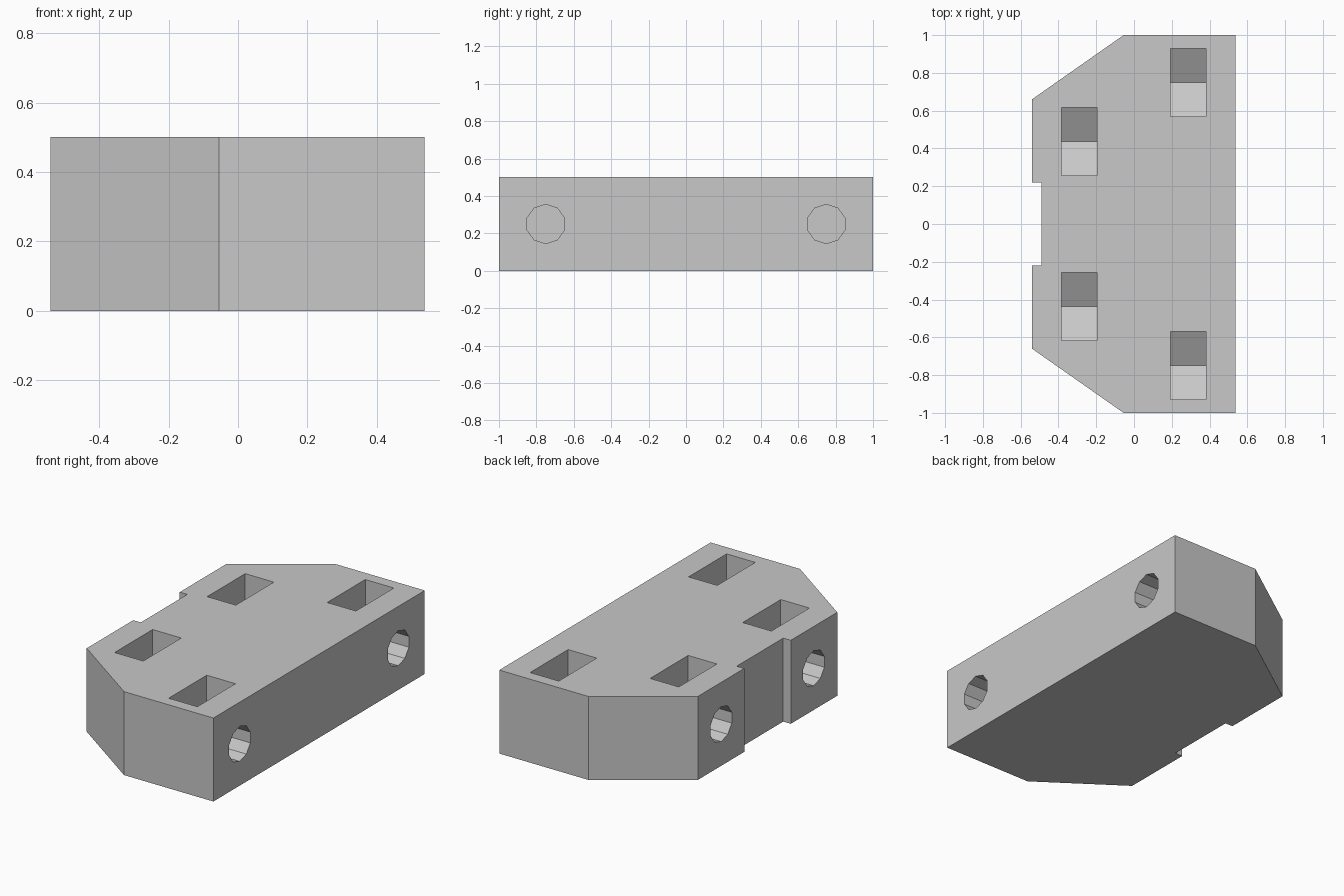
import bpy, bmesh
from math import sin, cos, pi

cube = bpy.data.objects.get("Cube")
if cube:
    bpy.data.objects.remove(cube, do_unlink=True)

grey = bpy.data.materials.new("plain grey")
grey.use_nodes = True
colour = (0.58, 0.58, 0.58, 1)
grey.diffuse_color = colour
grey.node_tree.nodes["Principled BSDF"].inputs["Base Color"].default_value = colour


def prism(name, points, offset):
    """Extrude a flat outline of 3D points along offset."""
    bm = bmesh.new()
    face = bm.faces.new([bm.verts.new(p) for p in points])
    result = bmesh.ops.extrude_face_region(bm, geom=[face])
    verts = [g for g in result["geom"] if isinstance(g, bmesh.types.BMVert)]
    bmesh.ops.translate(bm, verts=verts, vec=offset)
    bmesh.ops.recalc_face_normals(bm, faces=bm.faces)
    mesh = bpy.data.meshes.new(name)
    bm.to_mesh(mesh)
    bm.free()
    mesh.materials.append(grey)
    obj = bpy.data.objects.new(name, mesh)
    bpy.context.collection.objects.link(obj)
    return obj


def carve(body, cutter):
    """Subtract the cutter from the body and discard it."""
    cutter.hide_render = True
    mod = body.modifiers.new("cut", 'BOOLEAN')
    mod.operation = 'DIFFERENCE'
    mod.solver = 'EXACT'
    mod.object = cutter
    bpy.context.view_layer.objects.active = body
    bpy.ops.object.modifier_apply(modifier=mod.name)
    bpy.data.objects.remove(cutter, do_unlink=True)


# Block with two chamfered corners and a shallow notch
HEIGHT = 0.5
half = [(0.537, 1), (-0.055, 1), (-0.54, 0.66), (-0.54, 0.22), (-0.49, 0.22)]
outline = half + [(x, -y) for x, y in reversed(half)]
block = prism("mounting_block", [(x, y, 0) for x, y in outline], (0, 0, HEIGHT))

# Nut pockets with pointed floors, each met by a ten-sided bore from outside
AXIS_Z = 0.25
FLAT = 0.18
corner = FLAT / cos(pi / 6)
pocket = [(FLAT, 0.4), (-FLAT, 0.4), (-FLAT, -corner / 2), (0, -corner), (FLAT, -corner / 2)]
bore = [(0.105 * cos(a), 0.105 * sin(a)) for a in (pi / 2 + i * pi / 5 for i in range(10))]

for x, y, reach in ((0.287, 0.75, 0.4), (-0.29, 0.438, -0.4)):
    for side in (1, -1):
        cy = y * side
        carve(block, prism("pocket_cutter",
                           [(x - 0.095, cy + u, AXIS_Z + v) for u, v in pocket], (0.19, 0, 0)))
        carve(block, prism("bore_cutter",
                           [(x, cy + u, AXIS_Z + v) for u, v in bore], (reach, 0, 0)))
